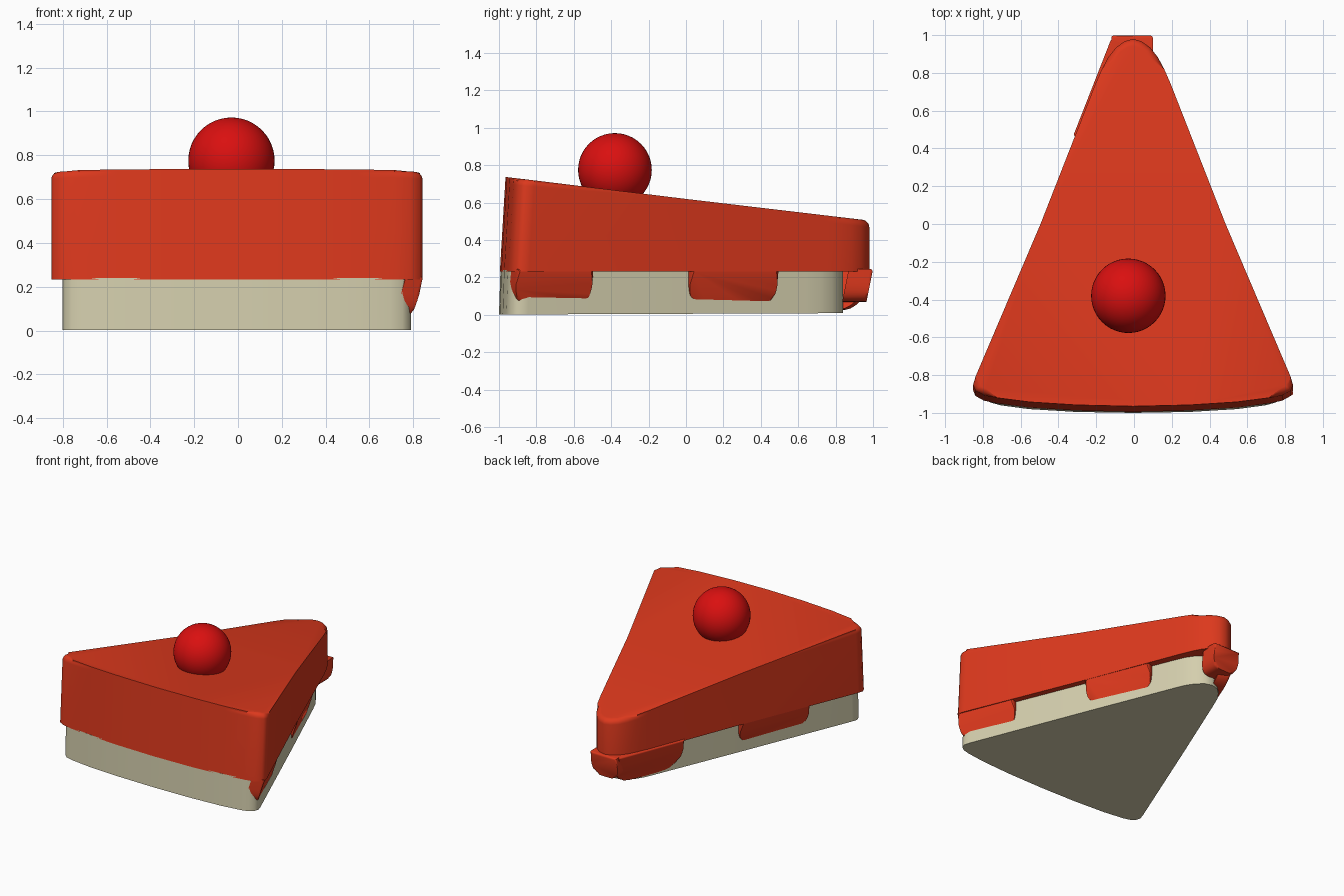
import bpy, bmesh, math
from mathutils import Vector

if "Cube" in bpy.data.objects:
    bpy.data.objects.remove(bpy.data.objects["Cube"])


def material(name, rgb):
    m = bpy.data.materials.new(name)
    m.diffuse_color = (*rgb, 1)
    m.use_nodes = True
    m.node_tree.nodes["Principled BSDF"].inputs["Base Color"].default_value = m.diffuse_color
    return m


SPONGE = material("sponge", (0.66, 0.62, 0.42))
ICING = material("icing", (0.72, 0.04, 0.012))
CHERRY = material("cherry_red", (0.7, 0.005, 0.005))


def prism(name, lower, upper, mat, bevel_lower=0, bevel_upper=0, segments=5):
    """Solid between two matching closed loops, with optional rounded rims."""
    bm = bmesh.new()
    a = [bm.verts.new(p) for p in lower]
    b = [bm.verts.new(p) for p in upper]
    n = len(a)
    bm.faces.new(a[::-1])
    top = bm.faces.new(b)
    for i in range(n):
        j = (i + 1) % n
        bm.faces.new((a[i], a[j], b[j], b[i]))
    if bevel_upper:
        bmesh.ops.bevel(bm, geom=list(top.edges), offset=bevel_upper,
                        segments=segments, profile=0.5, affect='EDGES', clamp_overlap=True)
    bmesh.ops.recalc_face_normals(bm, faces=bm.faces)
    me = bpy.data.meshes.new(name)
    bm.to_mesh(me)
    bm.free()
    me.materials.append(mat)
    ob = bpy.data.objects.new(name, me)
    bpy.context.collection.objects.link(ob)
    smooth(ob)
    return ob


def smooth(ob):
    bpy.ops.object.select_all(action='DESELECT')
    ob.select_set(True)
    bpy.context.view_layer.objects.active = ob
    bpy.ops.object.shade_smooth_by_angle(angle=math.radians(40))


def mirrored(half, cx):
    """Closed wedge outline from its right half, front to tip."""
    return [(cx + x, y) for x, y in half] + [(cx - x, y) for x, y in half[-2:0:-1]]


# Sponge base
base = mirrored([(0, -1.0), (0.3, -0.995), (0.55, -0.98), (0.7, -0.96), (0.755, -0.945),
                 (0.785, -0.92), (0.795, -0.885), (0.783, -0.845), (0.43, 0.03),
                 (0.18, 0.64), (0.145, 0.72), (0.105, 0.78), (0.055, 0.825), (0, 0.84)], -0.005)
prism("sponge_base", [(x, y, 0.006 + 0.004 * y) for x, y in base],
      [(x, y + (0.008 if y < -0.8 else 0), 0.24) for x, y in base], SPONGE)

# Icing block with a top that slopes down to the tip
icing = mirrored([(0, -0.995), (0.3, -0.988), (0.55, -0.972), (0.72, -0.95), (0.79, -0.935),
                  (0.835, -0.91), (0.847, -0.88), (0.835, -0.84), (0.49, 0.0),
                  (0.2, 0.74), (0.165, 0.82), (0.13, 0.885), (0.09, 0.935),
                  (0.045, 0.967), (0, 0.98)], -0.005)
prism("icing_block", [(x, y, 0.232) for x, y in icing],
      [(x, y + (0.03 if y < -0.8 else 0), 0.62 - 0.118 * y) for x, y in icing],
      ICING, bevel_upper=0.035)


# Icing drips: rounded tongues leaning in towards the sponge
def drip(name, p0, p1, bottom, thick=0.09, lean=0.3, top=0.245):
    p0, p1 = Vector((*p0, 0)), Vector((*p1, 0))
    mid, along = (p0 + p1) / 2, (p1 - p0)
    half, d = along.length / 2, along.normalized()
    inward = Vector((-d.y, d.x, 0))
    if inward.dot(Vector((0, -0.2, 0)) - mid) < 0:
        inward = -inward
    h = top - bottom
    inner, outer = [], []
    for i in range(25):
        t = math.pi * i / 24
        c, s = math.cos(t), math.sin(t)
        u = half * math.copysign(abs(c) ** 0.5, c)
        drop = h * s ** 0.5 if s > 1e-6 else 0
        p = mid + d * u + Vector((0, 0, top - drop)) + inward * lean * drop
        outer.append(p)
        inner.append(p + inward * thick)
    return prism(name, inner, outer, ICING, bevel_upper=0.015, segments=3)


def side(y, sign):
    return (-0.005 + sign * (0.49 - 0.401 * y + 0.004), y)


drip("drip_right_front", side(-0.9, 1), side(-0.49, 1), 0.03)
drip("drip_right_middle", side(0.03, 1), side(0.5, 1), 0.02)
drip("drip_left_middle", side(-0.49, -1), side(0.03, -1), 0.035)
drip("drip_left_tip", (-0.325, 0.47), (-0.125, 0.98), 0.02)
drip("drip_tip", (-0.12, 1.0), (0.1, 1.0), 0.07, thick=0.13, lean=0.2)

# Cherry
bpy.ops.mesh.primitive_uv_sphere_add(segments=48, ring_count=24, radius=0.197,
                                     location=(-0.03, -0.38, 0.775))
cherry = bpy.context.object
cherry.name = "cherry"
cherry.data.materials.append(CHERRY)
smooth(cherry)
